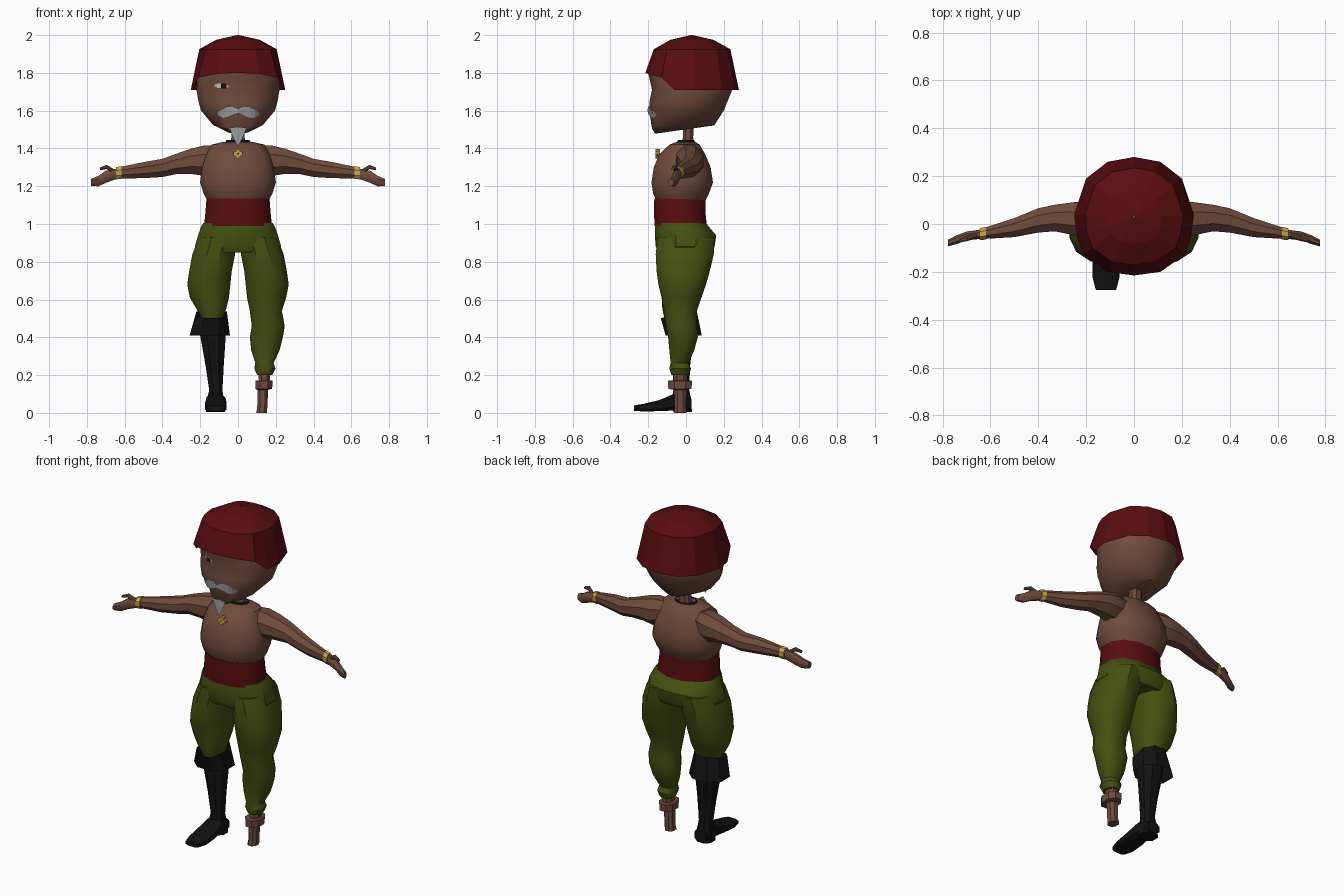
import bpy
import bmesh
import math
from mathutils import Vector
from mathutils.bvhtree import BVHTree

if "Cube" in bpy.data.objects:
    bpy.data.objects.remove(bpy.data.objects["Cube"], do_unlink=True)


def material(name, red, green, blue):
    mat = bpy.data.materials.new(name)
    mat.use_nodes = True
    mat.diffuse_color = (red, green, blue, 1)
    shader = mat.node_tree.nodes["Principled BSDF"]
    shader.inputs["Base Color"].default_value = (red, green, blue, 1)
    shader.inputs["Roughness"].default_value = 0.9
    return mat


SKIN = material("brown skin", 0.16, 0.07, 0.045)
RED = material("dark red cloth", 0.1, 0.004, 0.005)
OLIVE = material("olive cloth", 0.058, 0.08, 0.005)
BLACK = material("black leather", 0.006, 0.006, 0.006)
GOLD = material("gold", 0.58, 0.38, 0.06)
GREY = material("grey hair", 0.33, 0.33, 0.33)
WHITE = material("eye white", 0.6, 0.6, 0.6)

smooth_parts = []


def finish(name, bm, mat, smooth=True):
    """Turn a bmesh into a named object of one colour."""
    bmesh.ops.recalc_face_normals(bm, faces=bm.faces)
    mesh = bpy.data.meshes.new(name)
    bm.to_mesh(mesh)
    bm.free()
    mesh.materials.append(mat)
    part = bpy.data.objects.new(name, mesh)
    bpy.context.collection.objects.link(part)
    if smooth:
        smooth_parts.append(part)
    return part


def oval(centre, u, v, sides, power):
    """Ring of points on a rounded box spanned by u and v."""
    points = []
    for i in range(sides):
        a = math.tau * (i + 0.5) / sides
        c, s = math.cos(a), math.sin(a)
        points.append(Vector(centre)
                      + Vector(u) * math.copysign(abs(c) ** (2 / power), c)
                      + Vector(v) * math.copysign(abs(s) ** (2 / power), s))
    return points


def level(z, left, right, front, back, sides=12, power=2.3, slope=0):
    """Horizontal ring given by its extents, optionally rising to the back."""
    half_depth = (back - front) / 2
    return oval(((left + right) / 2, (front + back) / 2, z),
                ((right - left) / 2, 0, 0), (0, half_depth, half_depth * slope),
                sides, power)


def loft(name, rings, mat, side=1, caps=True, smooth=True):
    """Skin a run of rings; side = -1 mirrors the part to the right."""
    bm = bmesh.new()
    loops = [[bm.verts.new((p[0] * side, p[1], p[2])) for p in r] for r in rings]
    for low, high in zip(loops, loops[1:]):
        for i in range(len(low)):
            j = (i + 1) % len(low)
            bm.faces.new((low[i], low[j], high[j], high[i]))
    if caps:
        bm.faces.new(loops[0])
        bm.faces.new(loops[-1])
    return finish(name, bm, mat, smooth)


def body(name, rows, mat, **options):
    """Symmetric stack of rings: height, half width, front, back."""
    return loft(name, [level(z, -w, w, f, b, **options) for z, w, f, b in rows], mat)


def limb(name, rows, mat, side):
    """Sideways stack of rings: x, y, z, half depth, half height."""
    rings = [oval((x, y, z), (0, d, 0), (0, 0, h), 8, 2) for x, y, z, d, h in rows]
    return loft(name, rings, mat, side)


# Head and neck
head_rows = [(1.50, 0.07, -0.165, 0.15), (1.53, 0.135, -0.18, 0.17),
             (1.60, 0.20, -0.195, 0.20), (1.65, 0.215, -0.193, 0.22),
             (1.71, 0.225, -0.18, 0.245), (1.80, 0.22, -0.2, 0.23),
             (1.90, 0.17, -0.14, 0.17)]
head = loft("head", [level(z, -w, w, f, b, sides=14, power=2.1,
                           slope=0.14 if z < 1.55 else 0)
                     for z, w, f, b in head_rows], SKIN)
body("neck", [(1.40, 0.05, -0.03, 0.05), (1.46, 0.037, -0.018, 0.04),
              (1.54, 0.04, -0.02, 0.045)], SKIN, sides=8)

# Head scarf: rim drops behind the brow
half_rim = [(0.11, 0.26, 1.71), (0.2, 0.19, 1.71), (0.25, 0.04, 1.71),
            (0.237, -0.06, 1.71), (0.21, -0.13, 1.775), (0.11, -0.2, 1.795)]
rim = ([(0, 0.28, 1.71)] + half_rim + [(0, -0.215, 1.80)]
       + [(-x, y, z) for x, y, z in reversed(half_rim)])
scarf = [rim]
for size, height in ((0.82, 1.925), (0.46, 1.975), (0.02, 2.0)):
    scarf.append([(x * size, 0.03 + (y - 0.03) * size, height) for x, y, z in rim])
loft("head_scarf", scarf, RED, caps=False, smooth=False)

# Face details laid over the head surface
face_tree = BVHTree.FromPolygons([v.co for v in head.data.vertices],
                                 [p.vertices[:] for p in head.data.polygons])


def plate(name, columns, mat, gap, mirror=False, flat_y=None):
    """Thin strip from columns of x, top, bottom."""
    if mirror:
        columns = [(-x, t, b) for x, t, b in reversed(columns[1:])] + columns
    bm = bmesh.new()
    pairs = []
    for x, top, bottom in columns:
        pair = []
        for z in (top, bottom):
            y = flat_y
            if y is None:
                y = face_tree.ray_cast(Vector((x, -1, z)), Vector((0, 1, 0)))[0].y - gap
            pair.append(bm.verts.new((x, y, z)))
        pairs.append(pair)
    for a, b in zip(pairs, pairs[1:]):
        bm.faces.new((a[0], a[1], b[1], b[0]))
    return finish(name, bm, mat, smooth=False)


plate("moustache", [(0, 1.61, 1.585), (0.03, 1.625, 1.575), (0.065, 1.62, 1.56),
                    (0.09, 1.605, 1.563), (0.11, 1.60, 1.575)], GREY, 0.009, mirror=True)
plate("goatee", [(0, 1.51, 1.41), (0.022, 1.51, 1.45), (0.042, 1.51, 1.5)],
      GREY, 0, mirror=True, flat_y=-0.184)
plate("right_eye", [(-0.125, 1.737, 1.73), (-0.108, 1.744, 1.72),
                    (-0.07, 1.744, 1.718), (-0.05, 1.732, 1.724)], WHITE, 0.004)
plate("right_pupil", [(-0.09, 1.744, 1.718), (-0.06, 1.744, 1.718)], BLACK, 0.008)

# Torso, sash and hips
body("torso", [(1.11, 0.16, -0.155, 0.10), (1.16, 0.187, -0.178, 0.125),
               (1.22, 0.207, -0.188, 0.148), (1.30, 0.195, -0.175, 0.135),
               (1.37, 0.172, -0.145, 0.105), (1.42, 0.145, -0.09, 0.075),
               (1.435, 0.08, -0.05, 0.05)], SKIN)
body("sash", [(0.99, 0.185, -0.17, 0.115), (1.06, 0.178, -0.174, 0.107),
              (1.135, 0.172, -0.172, 0.108)], RED)
body("hips", [(0.85, 0.225, -0.15, 0.14), (0.88, 0.236, -0.165, 0.156),
              (0.94, 0.218, -0.17, 0.165), (0.98, 0.204, -0.168, 0.13),
              (1.005, 0.19, -0.165, 0.11)], OLIVE)

# Neck cord and pendant
cord = [oval((0, 0, 1.434), (0.07, 0, 0), (0, 0.05, 0), 12, 2),
        oval((0, 0, 1.444), (0.062, 0, 0), (0, 0.044, 0), 12, 2)]
loft("neck_cord", cord, BLACK, caps=False)
bm = bmesh.new()
for i in range(4):
    a = math.tau * i / 4
    centre = (0.014 * math.cos(a), -0.15, 1.372 + 0.014 * math.sin(a))
    disc = [[p + Vector((0, y, 0)) for p in oval(centre, (0.012, 0, 0), (0, 0, 0.012), 8, 2)]
            for y in (-0.012, 0.012)]
    near, far = [[bm.verts.new(p) for p in r] for r in disc]
    bm.faces.new(near)
    for k in range(8):
        bm.faces.new((near[k], near[k - 1], far[k - 1], far[k]))
finish("pendant", bm, GOLD, smooth=False)

# Arms, bracelets and hands
for label, side in (("left", 1), ("right", -1)):
    limb(label + "_arm", [(0.10, 0.015, 1.35, 0.06, 0.07), (0.18, 0.02, 1.335, 0.08, 0.087),
                          (0.25, 0.022, 1.332, 0.075, 0.072), (0.33, 0.025, 1.317, 0.06, 0.058),
                          (0.40, 0.015, 1.297, 0.055, 0.052), (0.50, -0.015, 1.285, 0.043, 0.046),
                          (0.64, -0.042, 1.27, 0.023, 0.031)], SKIN, side)
    limb(label + "_bracelet", [(0.618, -0.038, 1.272, 0.029, 0.037),
                               (0.645, -0.043, 1.269, 0.027, 0.035)], GOLD, side)
    limb(label + "_hand", [(0.635, -0.042, 1.268, 0.021, 0.029), (0.70, -0.05, 1.25, 0.02, 0.035),
                           (0.74, -0.065, 1.227, 0.02, 0.03),
                           (0.778, -0.08, 1.22, 0.015, 0.02)], SKIN, side)
    limb(label + "_thumb", [(0.655, -0.046, 1.275, 0.012, 0.015),
                            (0.695, -0.06, 1.302, 0.012, 0.012),
                            (0.73, -0.07, 1.292, 0.008, 0.008)], SKIN, side)

# Trouser legs: height, inner, outer, front, back
thigh = [(0.93, 0.005, 0.21, -0.155, 0.155), (0.84, 0.012, 0.245, -0.165, 0.152),
         (0.75, 0.03, 0.262, -0.16, 0.13), (0.68, 0.037, 0.272, -0.15, 0.11),
         (0.61, 0.045, 0.258, -0.132, 0.085)]
calf = [(0.54, 0.06, 0.235, -0.12, 0.06), (0.46, 0.07, 0.25, -0.108, 0.06),
        (0.40, 0.06, 0.24, -0.097, 0.065), (0.33, 0.068, 0.222, -0.09, 0.045),
        (0.265, 0.09, 0.19, -0.083, 0.015), (0.235, 0.085, 0.2, -0.09, 0.028),
        (0.20, 0.1, 0.183, -0.078, 0.018)]
tuck = [(0.55, 0.06, 0.222, -0.128, 0.055), (0.49, 0.085, 0.19, -0.115, 0.045)]
loft("left_trouser_leg", [level(*row) for row in thigh + calf], OLIVE)
loft("right_trouser_leg", [level(*row) for row in thigh + tuck], OLIVE, side=-1)

# Peg leg
peg = [(0.22, 0.106, 0.175, -0.07, 0.01), (0.172, 0.108, 0.17, -0.068, 0.008),
       (0.17, 0.088, 0.186, -0.1, 0.036), (0.127, 0.09, 0.184, -0.098, 0.034),
       (0.122, 0.1, 0.162, -0.065, 0.004), (0.03, 0.1, 0.157, -0.063, 0.003),
       (0, 0.094, 0.155, -0.067, 0.006)]
loft("peg_leg", [level(*row, sides=8) for row in peg], SKIN)

# Boot: flared cuff, shaft and foot
cuff = [level(0.525, 0.053, 0.226, -0.14, 0.062, sides=8, slope=0.25),
        level(0.41, 0.035, 0.264, -0.115, 0.09, sides=8)]
loft("boot_cuff", cuff, BLACK, side=-1, caps=False)
shaft = [(0.5, 0.06, 0.21, -0.1, 0.05), (0.41, 0.06, 0.205, -0.09, 0.045),
         (0.25, 0.072, 0.175, -0.075, 0.025), (0.12, 0.08, 0.155, -0.07, 0.02),
         (0.06, 0.07, 0.17, -0.08, 0.034), (0.005, 0.065, 0.172, -0.07, 0.034)]
loft("boot_shaft", [level(*row, sides=8) for row in shaft], BLACK, side=-1)
foot = [(0.03, 0.042, 0.075, 0.008), (-0.06, 0.052, 0.105, 0.01),
        (-0.14, 0.06, 0.07, 0.008), (-0.22, 0.06, 0.05, 0.006), (-0.275, 0.045, 0.04, 0.01)]
loft("boot_foot", [oval((0.117, y, (top + low) / 2), (w, 0, 0), (0, 0, (top - low) / 2), 8, 3)
                   for y, w, top, low in foot], BLACK, side=-1)

# Smooth shading with sharp creases kept
bpy.ops.object.select_all(action='DESELECT')
for part in smooth_parts:
    part.select_set(True)
bpy.context.view_layer.objects.active = smooth_parts[0]
bpy.ops.object.shade_smooth_by_angle(angle=math.radians(35))
